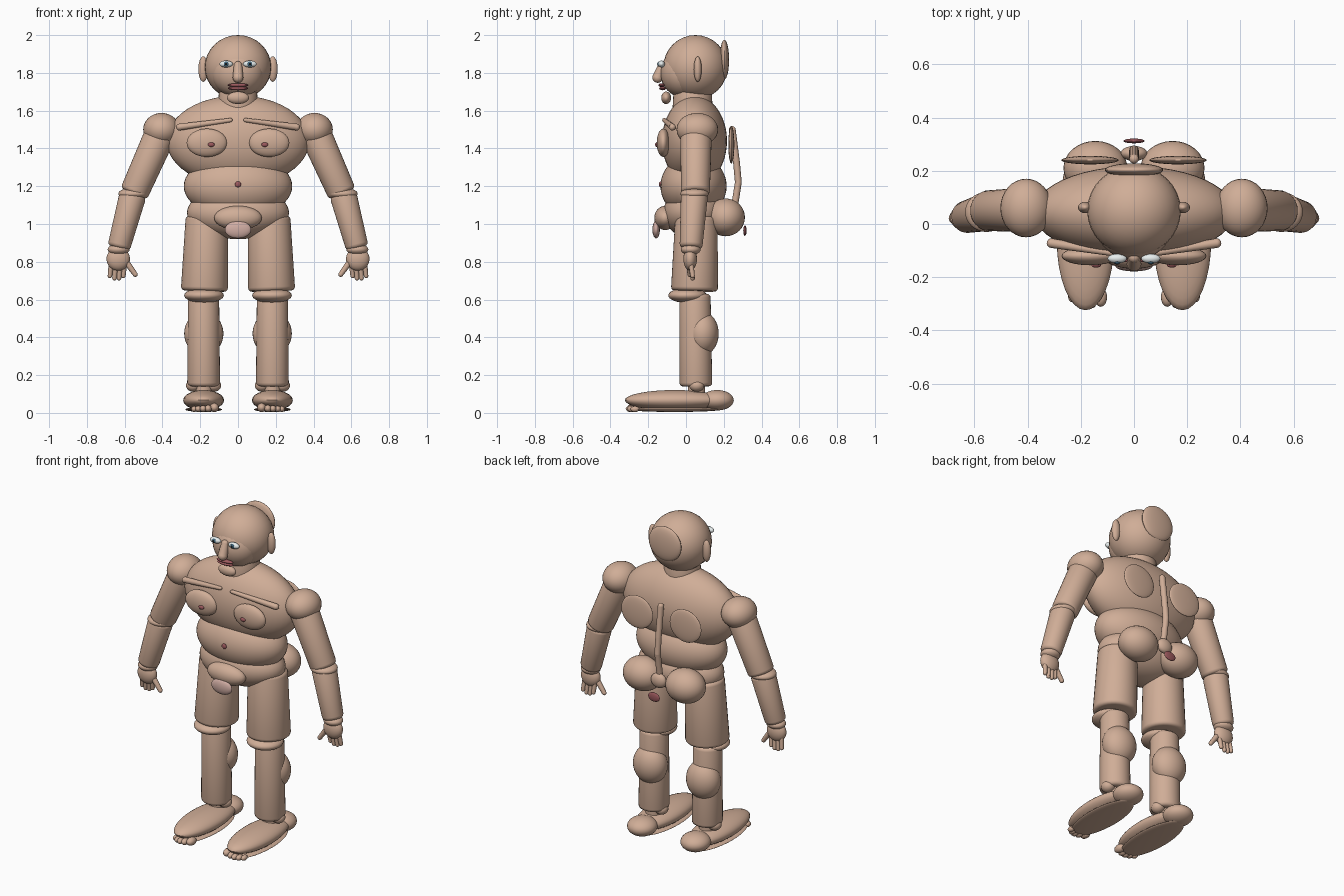
import bpy, math
from mathutils import Vector


def mat(name, r, g, b):
    m = bpy.data.materials.new(name)
    m.diffuse_color = (r, g, b, 1)
    return m


SKIN = mat("skin", 0.63, 0.42, 0.31)
PALE = mat("pale", 0.64, 0.42, 0.37)
ROSE = mat("rose", 0.33, 0.10, 0.11)
WHITE = mat("white", 0.8, 0.85, 0.85)
IRIS = mat("iris", 0.05, 0.13, 0.2)
DARK = mat("dark", 0.01, 0.01, 0.01)


def finish(name, m):
    o = bpy.context.object
    o.name = name
    o.data.materials.append(m)
    bpy.ops.object.shade_smooth_by_angle(angle=math.radians(40))
    return o


def ball(name, loc, rad, m=SKIN, seg=32):
    bpy.ops.mesh.primitive_uv_sphere_add(segments=seg, ring_count=seg // 2, location=loc)
    bpy.context.object.scale = rad
    bpy.ops.object.transform_apply(location=False, rotation=False, scale=True)
    return finish(name, m)


def limb(name, a, b, ra, rb, m=SKIN, bevel=0.02, seg=32):
    """Tapered cylinder from a to b with rounded rims."""
    a, b = Vector(a), Vector(b)
    bpy.ops.mesh.primitive_cone_add(vertices=seg, radius1=ra, radius2=rb,
                                    depth=(b - a).length, location=(a + b) / 2)
    o = bpy.context.object
    o.rotation_euler = (b - a).to_track_quat('Z', 'Y').to_euler()
    if bevel:
        mod = o.modifiers.new("rim", 'BEVEL')
        mod.width, mod.segments = bevel, 3
        mod.limit_method, mod.angle_limit = 'ANGLE', math.radians(40)
        bpy.ops.object.modifier_apply(modifier="rim")
    return finish(name, m)


def capsule(name, a, b, ra, rb, m=SKIN):
    limb(name, a, b, ra, rb, m, 0, 16)
    ball(name + "_start", a, (ra,) * 3, m, 16)
    ball(name + "_end", b, (rb,) * 3, m, 16)


# Head, face and neck
ball("head", (0, 0.05, 1.83), (0.176, 0.17, 0.17))
ball("face", (0, -0.015, 1.80), (0.14, 0.12, 0.13))
ball("head_back_patch", (0, 0.203, 1.87), (0.11, 0.025, 0.105))
capsule("nose", (0, -0.125, 1.84), (0, -0.15, 1.775), 0.022, 0.028)
ball("upper_lip", (0, -0.128, 1.735), (0.056, 0.018, 0.010), ROSE, 20)
ball("lower_lip", (0, -0.124, 1.718), (0.054, 0.018, 0.010), ROSE, 20)
ball("chin", (0, -0.105, 1.668), (0.058, 0.026, 0.033))
limb("neck", (0, 0.035, 1.58), (0, 0.035, 1.72), 0.108, 0.10)

# Trunk
ball("chest", (0, 0.045, 1.44), (0.378, 0.172, 0.24), seg=48)
ball("waist", (0, 0.04, 1.20), (0.287, 0.175, 0.17), seg=48)
ball("navel", (0, -0.135, 1.21), (0.016, 0.008, 0.016), ROSE, 16)
ball("pelvis", (0, 0.045, 1.06), (0.27, 0.165, 0.14), seg=48)
ball("pelvis_front", (0, -0.11, 1.032), (0.126, 0.058, 0.064))
ball("front_pad", (0, -0.158, 0.97), (0.07, 0.02, 0.046), PALE)
ball("rear_pad", (0, 0.312, 0.965), (0.04, 0.009, 0.028), ROSE, 20)

# Spine
spine = [(0, 0.245, 1.50), (0, 0.268, 1.32), (0, 0.277, 1.22), (0, 0.255, 1.08)]
for i in range(3):
    capsule("spine", spine[i], spine[i + 1], 0.018, 0.018)
ball("spine_base", (0, 0.265, 1.05), (0.05, 0.028, 0.045))

for s in (-1, 1):
    def P(x, y, z):
        return (s * x, y, z)

    # Eyes and ears
    ball("eye", P(0.063, -0.13, 1.847), (0.036, 0.018, 0.018), WHITE, 24)
    ball("iris", P(0.063, -0.143, 1.847), (0.014, 0.008, 0.014), IRIS, 16)
    ball("pupil", P(0.063, -0.148, 1.847), (0.007, 0.005, 0.007), DARK, 12)
    ball("ear", P(0.184, 0.062, 1.82), (0.026, 0.021, 0.067))

    # Chest and back details
    ball("chest_muscle", P(0.165, -0.12, 1.43), (0.107, 0.035, 0.075))
    ball("chest_dot", P(0.142, -0.155, 1.42), (0.018, 0.009, 0.012), ROSE, 16)
    capsule("collarbone", P(0.04, -0.115, 1.55), P(0.31, -0.072, 1.513), 0.011, 0.018)
    ball("shoulder_blade", P(0.165, 0.24, 1.42), (0.108, 0.016, 0.10))
    ball("buttock", P(0.145, 0.21, 1.035), (0.12, 0.102, 0.10))

    # Arm
    ball("shoulder", P(0.405, 0.06, 1.50), (0.097, 0.11, 0.088))
    limb("upper_arm", P(0.405, 0.053, 1.49), P(0.552, 0.05, 1.16), 0.084, 0.076)
    ball("elbow", P(0.554, 0.045, 1.16), (0.08, 0.075, 0.032))
    limb("forearm", P(0.555, 0.045, 1.16), P(0.632, 0.026, 0.872), 0.072, 0.06)
    ball("wrist", P(0.632, 0.025, 0.865), (0.058, 0.052, 0.03))
    ball("palm", P(0.634, 0.022, 0.815), (0.062, 0.036, 0.062))
    for x, tip in ((0.678, 0.725), (0.654, 0.713), (0.63, 0.713), (0.607, 0.725)):
        capsule("finger", P(x - 0.008, 0.025, 0.80), P(x, 0.035, tip), 0.014, 0.012)
    capsule("thumb", P(0.585, 0.02, 0.79), P(0.544, 0.02, 0.733), 0.016, 0.013)

    # Leg
    limb("thigh", P(0.165, 0.055, 1.04), P(0.178, 0.045, 0.645), 0.112, 0.125)
    ball("knee", P(0.18, 0.008, 0.622), (0.105, 0.102, 0.04))
    limb("shin", P(0.182, 0.048, 0.63), P(0.182, 0.052, 0.14), 0.082, 0.087)
    ball("calf", P(0.181, 0.088, 0.42), (0.104, 0.085, 0.115))
    limb("ankle", P(0.182, 0.055, 0.16), P(0.182, 0.055, 0.09), 0.045, 0.045, bevel=0)
    for dx in (-0.055, 0.055):
        ball("ankle_bone", P(0.182 + dx, 0.057, 0.145), (0.038, 0.04, 0.033), seg=24)

    # Foot
    ball("foot", P(0.182, -0.062, 0.067), (0.108, 0.262, 0.054))
    ball("sole", P(0.182, -0.06, 0.018), (0.098, 0.25, 0.013))
    ball("heel", P(0.182, 0.165, 0.067), (0.085, 0.088, 0.054))
    for x, y, r in ((0.125, -0.275, 0.024), (0.158, -0.288, 0.019), (0.185, -0.292, 0.018),
                    (0.21, -0.285, 0.017), (0.232, -0.27, 0.016)):
        ball("toe", P(x, y, r + 0.004), (r, r * 1.5, r), seg=16)
